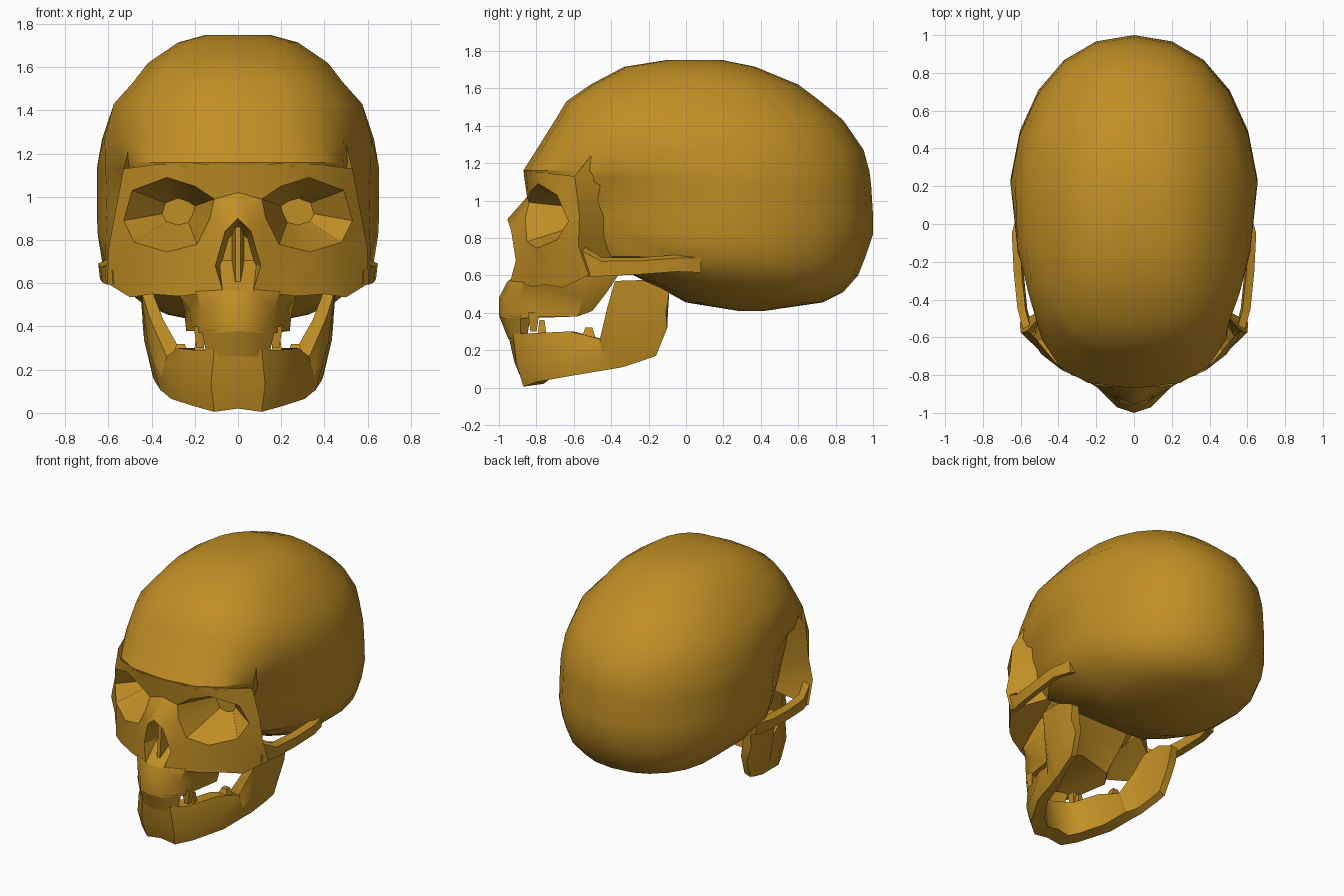
import bpy, bmesh, math
from mathutils import Vector

if "Cube" in bpy.data.objects:
    bpy.data.objects.remove(bpy.data.objects["Cube"])

bone = bpy.data.materials.new("ochre_bone")
bone.diffuse_color = (0.53, 0.27, 0.018, 1)
bone.use_nodes = True
bone.node_tree.nodes["Principled BSDF"].inputs["Base Color"].default_value = bone.diffuse_color


def make(name, verts, faces, mirror=False, angle=30):
    me = bpy.data.meshes.new(name)
    me.from_pydata([tuple(v) for v in verts], [], faces)
    bm = bmesh.new()
    bm.from_mesh(me)
    bmesh.ops.recalc_face_normals(bm, faces=bm.faces)
    bm.to_mesh(me)
    bm.free()
    ob = bpy.data.objects.new(name, me)
    bpy.context.collection.objects.link(ob)
    me.materials.append(bone)
    bpy.ops.object.select_all(action='DESELECT')
    ob.select_set(True)
    bpy.context.view_layer.objects.active = ob
    bpy.ops.object.shade_smooth_by_angle(angle=math.radians(angle))
    if mirror:
        m = ob.modifiers.new("mirror", 'MIRROR')
        m.use_clip = True
        m.merge_threshold = 0.002
    return ob


def loft(name, rings, mirror=False, caps=(True, True), closed=True):
    n = len(rings[0])
    verts = [p for r in rings for p in r]
    faces = []
    for i in range(len(rings) - 1):
        for j in range(n if closed else n - 1):
            k = (j + 1) % n
            faces.append((i * n + j, i * n + k, (i + 1) * n + k, (i + 1) * n + j))
    if caps[0]:
        faces.append(tuple(range(n)))
    if caps[1]:
        faces.append(tuple(range(len(verts) - n, len(verts))))
    return make(name, verts, faces, mirror)


# Braincase: horizontal rings (height, front y, back y, half width, flat front limit)
levels = [(1.75, -.11, .20, .15, -1), (1.715, -.33, .37, .28, -1), (1.62, -.51, .60, .42, -1),
          (1.53, -.64, .72, .49, -1), (1.43, -.70, .84, .58, -1), (1.27, -.80, .95, .635, -1),
          (1.16, -.87, .98, .655, -1), (1.125, -.86, .985, .66, -1), (1.08, -.85, .99, .66, -.52),
          (.92, -.82, 1.0, .66, -.5), (.82, -.78, 1.0, .655, -.47), (.70, -.65, .96, .635, -.4),
          (.60, -.35, .92, .56, -.28), (.51, -.1, .84, .45, -1), (.455, 0, .73, .33, -1),
          (.41, .28, .42, .1, -1)]
rings = []
for z, f, b, w, limit in levels:
    ring = []
    for i in range(22):
        t = 2 * math.pi * i / 22
        s, c = math.sin(t), math.cos(t)
        e = 2 / 2.6 if c > 0 else 2 / 2.15
        x = w * math.copysign(abs(s) ** e, s)
        y = (f + b) / 2 - (b - f) / 2 * math.copysign(abs(c) ** e, c)
        y = max(y, limit)
        # hollow of the temple
        g = max(0, 1 - abs((y + .42) / .44)) * min(1, max(0, (1.36 - z) / .35))
        ring.append((x * (1 - .24 * g), y, z))
    rings.append(ring)
loft("braincase", rings)

# Face mask: half of it, mirrored
P = {
    'o0': (.11, -.84, .99), 'o1': (.20, -.83, 1.05), 'o2': (.33, -.79, 1.09),
    'o3': (.49, -.69, 1.03), 'o4': (.53, -.63, .89), 'o5': (.48, -.69, .79),
    'o6': (.33, -.80, .745), 'o7': (.19, -.85, .78), 'o8': (.13, -.86, .90),
    'b0': (0, -.868, 1.145), 'b1': (.2, -.855, 1.155), 'b2': (.38, -.775, 1.15),
    'b3': (.53, -.595, 1.13), 'na': (0, -.85, 1.02), 't3': (.50, -.50, 1.25),
    'l4': (.57, -.57, .92), 'l5': (.60, -.575, .76),
    'c4': (.605, -.52, .60), 'c5': (.50, -.66, .535), 'c6': (.40, -.75, .55), 'c7': (.27, -.82, .54),
    'w3': (.48, -.42, 1.12), 'w4': (.40, -.38, .90), 'w5': (.36, -.38, .72),
    'a0': (0, -.955, .90), 'a1': (.06, -.935, .84), 'a2': (.105, -.91, .68),
    'a3': (.07, -.94, .565), 'a4': (0, -.955, .565)}
names = list(P)
verts = [Vector(P[k]) for k in names]
quads = ["na o0 a1 a0", "o0 o8 a1", "o8 o7 a2 a1", "o7 c7 a3 a2", "o7 o6 c6 c7",
         "o6 o5 c5 c6", "o5 l5 c4 c5", "o5 o4 l4 l5", "o4 o3 b3 l4", "o3 o2 b2 b3",
         "o2 o1 b1 b2", "o1 o0 na b0 b1", "b3 w3 w4 l4", "b3 t3 w3", "l4 w4 w5 l5", "l5 w5 c4",
         "c4 w5 c5", "c5 w5 c6", "c6 w5 c7"]
faces = [tuple(names.index(k) for k in q.split()) for q in quads]


def hollow(keys, centre, scale, depth, closed):
    # sink a rim inwards to a smaller floor
    rim = [names.index(k) for k in keys]
    base = len(verts)
    c = Vector(centre)
    for i in rim:
        p = c + (verts[i] - c) * scale
        p.y = depth
        verts.append(p)
    n = len(rim)
    for j in range(n if closed else n - 1):
        k = (j + 1) % n
        faces.append((rim[j], rim[k], base + k, base + j))
    faces.append(tuple(range(base, base + n)))


hollow(['o%d' % i for i in range(9)], (.25, 0, .94), .36, -.53, True)
hollow(['a%d' % i for i in range(5)], (0, 0, .70), .75, -.76, False)
make("face_mask", verts, faces, True)

# Thin partition inside the nose
make("nasal_septum", [(.012, -.9, .57), (-.012, -.9, .57), (-.012, -.88, .86), (.012, -.88, .86),
                      (.03, -.74, .57), (-.03, -.74, .57), (-.03, -.74, .86), (.03, -.74, .86)],
     [(0, 1, 2, 3), (0, 4, 7, 3), (1, 5, 6, 2), (0, 1, 5, 4), (3, 2, 6, 7)])

# Upper jaw: stacked half outlines from under the nose down to the teeth
jaw_up = [
    [(0, -.74, .72), (.1, -.74, .72), (.2, -.74, .72), (.26, -.68, .70), (.28, -.5, .70), (.22, -.3, .70), (0, -.3, .70)],
    [(0, -.955, .567), (.075, -.94, .567), (.19, -.87, .56), (.275, -.79, .55), (.28, -.55, .58), (.22, -.37, .59), (0, -.37, .62)],
    [(0, -1.0, .48), (.09, -.97, .48), (.17, -.89, .48), (.225, -.78, .48), (.25, -.55, .48), (.2, -.43, .50), (0, -.43, .55)],
    [(0, -1.0, .38), (.09, -.97, .37), (.17, -.88, .37), (.21, -.77, .38), (.24, -.58, .38), (.19, -.5, .41), (0, -.52, .48)]]
loft("upper_jaw", jaw_up, True, (True, True), False)

# Front teeth block and side teeth
loft("front_teeth", [
    [(0, -1.0, .385), (.09, -.97, .385), (.17, -.885, .385), (.14, -.83, .385), (0, -.88, .385)],
    [(0, -.95, .26), (.09, -.925, .26), (.145, -.885, .27), (.11, -.85, .27), (0, -.88, .26)]],
     True, (False, True), False)


def tooth(name, x, y, top, bottom, r):
    loft(name, [[(x + r * s * a, y + r * s * b, z) for a, b in ((-1, -1), (1, -1), (1, 1), (-1, 1))]
                for z, s in ((top, 1), (bottom, .55))], True)


tooth("upper_side_tooth", .175, -.815, .40, .30, .03)
tooth("lower_side_tooth", .18, -.77, .27, .36, .025)
tooth("lower_molar", .265, -.52, .27, .32, .035)

# Cheek arch running back to the ear region
arch = [(.565, -.56, .68, .085), (.595, -.45, .645, .05), (.615, -.25, .65, .045),
        (.625, -.05, .665, .045), (.59, .08, .665, .05)]
loft("cheek_arch", [[(x + .022, y, z + h * .6), (x + .014, y, z - h), (x - .03, y, z - h * .8),
                     (x - .02, y, z + h)] for x, y, z, h in arch], True)

# Lower jaw: sections (bottom x, y, z), (top x, y, z), inward offset x, y
stations = [
    ((0, -.87, .02), (0, -.95, .28), 0, .12),
    ((.11, -.87, .005), (.11, -.925, .29), -.03, .12),
    ((.20, -.80, .03), (.195, -.84, .29), -.06, .08),
    ((.31, -.60, .065), (.28, -.62, .30), -.08, .02),
    ((.345, -.42, .095), (.33, -.46, .26), -.08, .01),
    ((.36, -.36, .105), (.405, -.42, .43), -.06, 0),
    ((.365, -.32, .115), (.45, -.38, .57), -.05, 0),
    ((.385, -.23, .145), (.45, -.23, .575), -.05, 0),
    ((.395, -.16, .17), (.45, -.15, .54), -.05, 0),
    ((.41, -.10, .32), (.445, -.09, .51), -.05, 0)]
sections = []
for b, t, dx, dy in stations:
    b, t, d = Vector(b), Vector(t), Vector((dx, dy, 0))
    m = b.lerp(t, .45) + Vector((.015 if b.x > 0 else 0, -.012, 0))
    sections.append([b, m, t, t + d, b + d * .9 + Vector((0, 0, .015))])
loft("lower_jaw", sections, True, (False, True))
